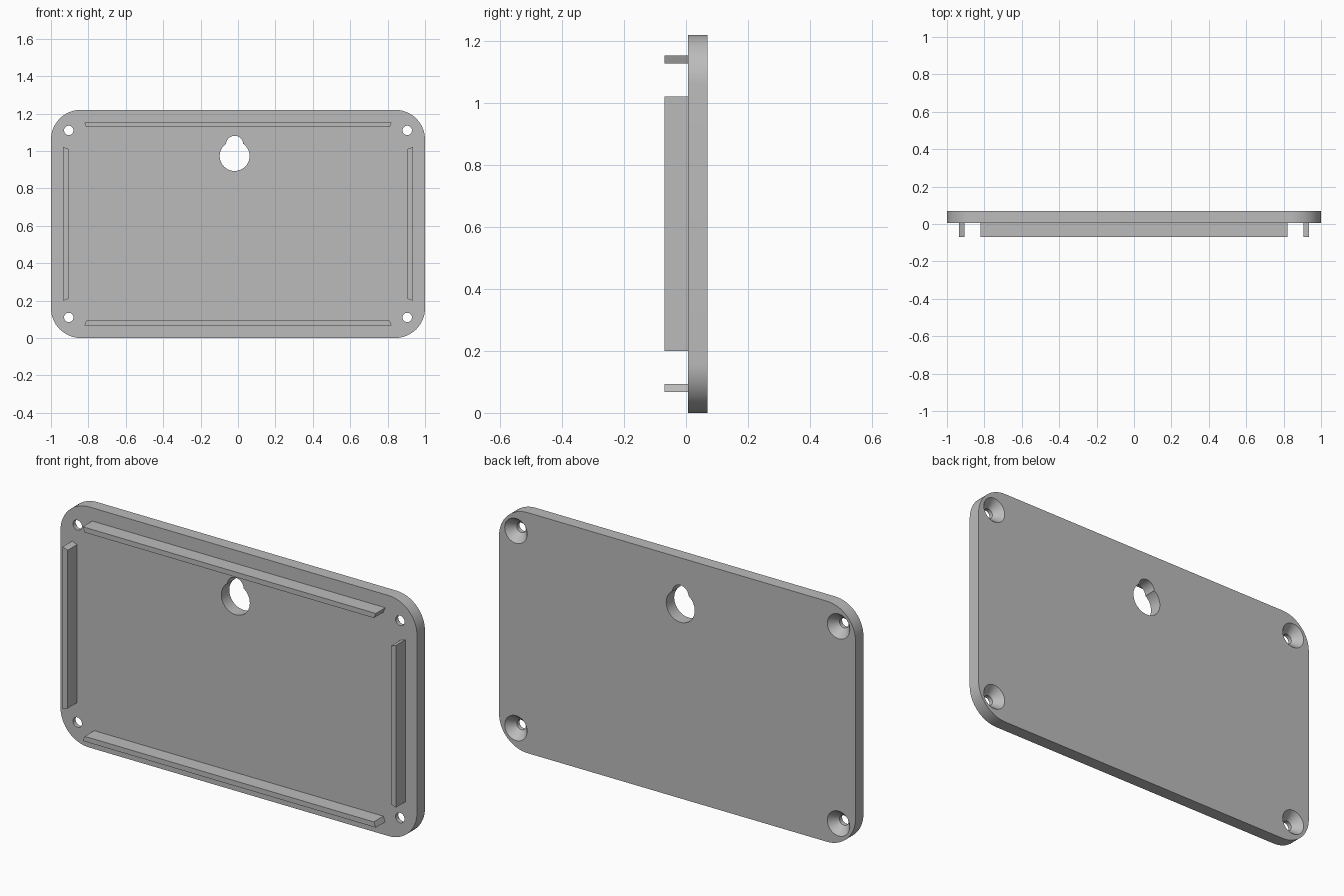
import bpy
import bmesh
from math import sin, cos, pi, radians

if "Cube" in bpy.data.objects:
    bpy.data.objects.remove(bpy.data.objects["Cube"], do_unlink=True)

WIDTH, HEIGHT = 2.0, 1.22
RIB_FRONT, PLATE_FRONT, PLATE_BACK = -0.07, 0.006, 0.07

grey = bpy.data.materials.new("plain grey")
grey.use_nodes = True
grey.diffuse_color = (0.5, 0.5, 0.5, 1)
grey.node_tree.nodes["Principled BSDF"].inputs["Base Color"].default_value = (0.5, 0.5, 0.5, 1)


def loft(name, rings):
    """Solid through rings of (x, y, z) points, capped at both ends."""
    bm = bmesh.new()
    loops = [[bm.verts.new(p) for p in ring] for ring in rings]
    n = len(loops[0])
    for a, b in zip(loops, loops[1:]):
        for i in range(n):
            j = (i + 1) % n
            bm.faces.new((a[i], a[j], b[j], b[i]))
    bm.faces.new(loops[0])
    bm.faces.new(loops[-1])
    bmesh.ops.recalc_face_normals(bm, faces=bm.faces)
    mesh = bpy.data.meshes.new(name)
    bm.to_mesh(mesh)
    bm.free()
    mesh.materials.append(grey)
    obj = bpy.data.objects.new(name, mesh)
    bpy.context.collection.objects.link(obj)
    return obj


def prism(name, outline, y0, y1):
    return loft(name, [[(x, y, z) for x, z in outline] for y in (y0, y1)])


def turned(name, x, z, profile, n=48):
    """Round solid along y from (radius, y) pairs."""
    return loft(name, [[(x + r * cos(2 * pi * i / n), y, z + r * sin(2 * pi * i / n))
                        for i in range(n)] for r, y in profile])


def cut(target, cutter):
    cutter.hide_render = True
    mod = target.modifiers.new("cut", "BOOLEAN")
    mod.operation, mod.solver, mod.object = "DIFFERENCE", "EXACT", cutter
    bpy.context.view_layer.objects.active = target
    bpy.ops.object.modifier_apply(modifier=mod.name)
    bpy.data.objects.remove(cutter, do_unlink=True)


# Backing plate with rounded corners
radius, steps = 0.16, 16
outline = []
for corner, (sx, sz) in enumerate([(1, 1), (-1, 1), (-1, -1), (1, -1)]):
    for k in range(steps + 1):
        a = (corner + k / steps) * pi / 2
        outline.append((sx * (WIDTH / 2 - radius) + radius * cos(a),
                        HEIGHT / 2 + sz * (HEIGHT / 2 - radius) + radius * sin(a)))
plate = prism("backing_plate", outline, PLATE_FRONT, PLATE_BACK)

# Hanging keyhole
for z, r in [(0.973, 0.08), (1.035, 0.046)]:
    cut(plate, turned("keyhole_cutter", -0.018, z, [(r, -0.05), (r, 0.15)]))

# Countersunk screw holes, wide at the back
for x in (-0.905, 0.905):
    for z in (0.11, HEIGHT - 0.11):
        cut(plate, turned("screw_hole_cutter", x, z, [
            (0.025, -0.05), (0.025, 0.027), (0.063, PLATE_BACK), (0.063, 0.15)]))

bpy.ops.object.select_all(action="DESELECT")
plate.select_set(True)
bpy.context.view_layer.objects.active = plate
bpy.ops.object.shade_smooth_by_angle(angle=radians(30))

# Locating ribs with slanted ends, longest on the outer side
mid = HEIGHT / 2
for side, sign in (("bottom", -1), ("top", 1)):
    outer, inner = mid + sign * 0.543, mid + sign * 0.517
    prism(side + "_rib", [(-0.822, outer), (0.822, outer), (0.811, inner), (-0.811, inner)],
          RIB_FRONT, PLATE_FRONT)
for side, sign in (("right", -1), ("left", 1)):
    outer, inner = sign * 0.935, sign * 0.907
    prism(side + "_rib", [(outer, mid - 0.411), (outer, mid + 0.411),
                          (inner, mid + 0.401), (inner, mid - 0.401)],
          RIB_FRONT, PLATE_FRONT)
